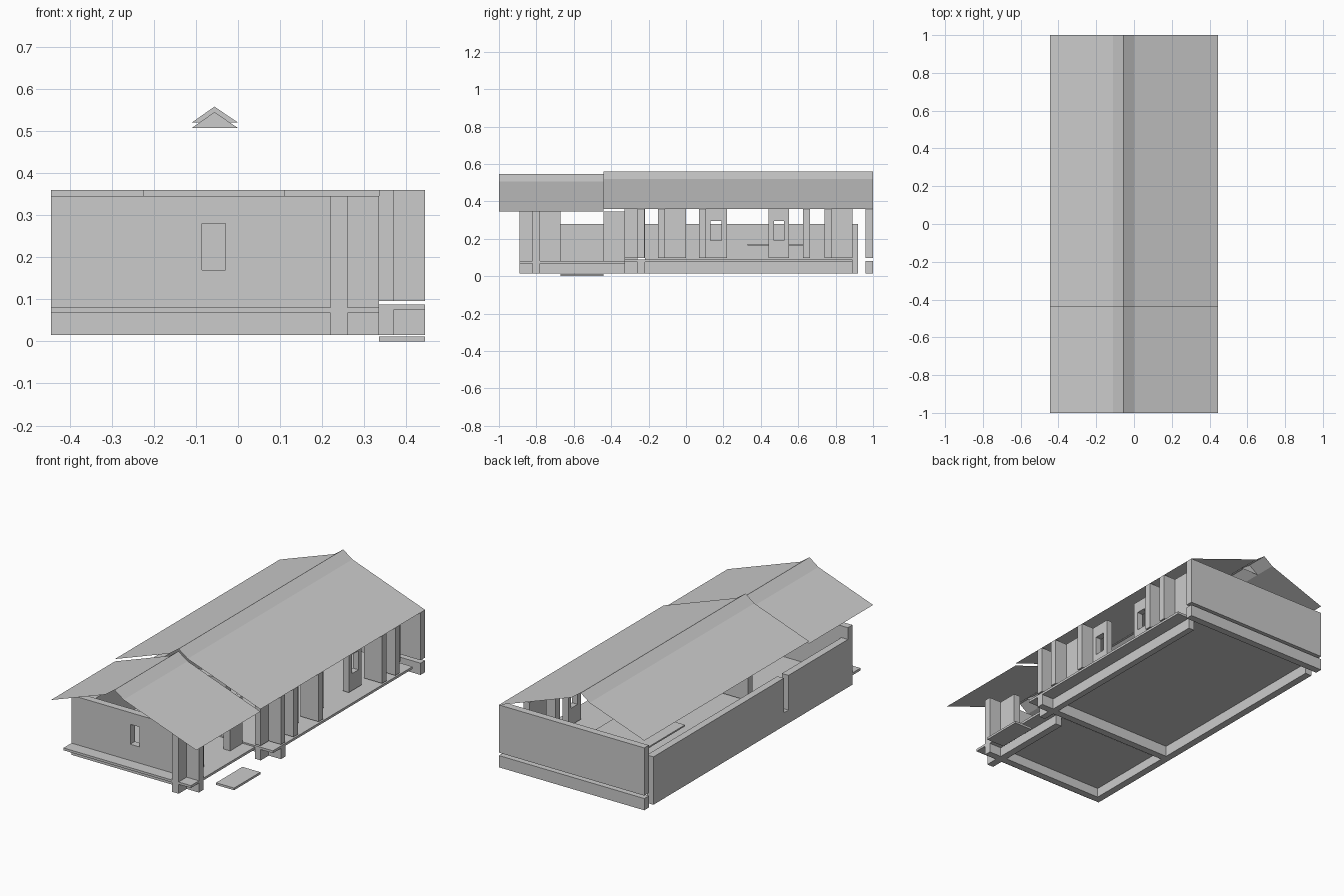
import bpy
import bmesh

cube = bpy.data.objects.get("Cube")
if cube:
    bpy.data.objects.remove(cube, do_unlink=True)

grey = bpy.data.materials.new("plain_grey")
grey.use_nodes = True
GREY = (0.6, 0.6, 0.6, 1)
grey.diffuse_color = GREY
grey.node_tree.nodes["Principled BSDF"].inputs["Base Color"].default_value = GREY


def finish(name, bm, solid=True):
    if solid:
        bmesh.ops.recalc_face_normals(bm, faces=bm.faces)
    mesh = bpy.data.meshes.new(name)
    bm.to_mesh(mesh)
    bm.free()
    mesh.materials.append(grey)
    obj = bpy.data.objects.new(name, mesh)
    bpy.context.collection.objects.link(obj)
    return obj


def box(name, x, y, z):
    """Box from (min, max) pairs."""
    bm = bmesh.new()
    bmesh.ops.create_cube(bm, size=1)
    for v in bm.verts:
        for i, (lo, hi) in enumerate((x, y, z)):
            v.co[i] = lo if v.co[i] < 0 else hi
    return finish(name, bm)


def window_wall(name, along, depth, z, hole, hole_z, side=False):
    """Wall with a through opening; runs along x, or along y when side."""
    bm = bmesh.new()

    def ring(a, h, d):
        corners = [(a[0], h[0]), (a[1], h[0]), (a[1], h[1]), (a[0], h[1])]
        return [bm.verts.new((d, p, q) if side else (p, d, q)) for p, q in corners]

    out0, out1 = (ring(along, z, d) for d in depth)
    in0, in1 = (ring(hole, hole_z, d) for d in depth)
    for a, b in ((out0, in0), (in0, in1), (in1, out1), (out1, out0)):
        for i in range(4):
            j = (i + 1) % 4
            bm.faces.new((a[i], a[j], b[j], b[i]))
    return finish(name, bm)


def sheet(name, profile, y):
    """Thin sheet: an x-z profile swept along y."""
    bm = bmesh.new()
    rows = [[bm.verts.new((x, d, z)) for x, z in profile] for d in y]
    for i in range(len(profile) - 1):
        bm.faces.new((rows[0][i], rows[0][i + 1], rows[1][i + 1], rows[1][i]))
    return finish(name, bm, False)


def gable(name, y, drop):
    bm = bmesh.new()
    pts = [(-0.11, 0.52), (0, 0.52), (-0.056, 0.558)]
    bm.faces.new([bm.verts.new((x, y, z - drop)) for x, z in pts])
    return finish(name, bm, False)


# Roofs, with a steeper cap along the ridge
ROOF = [(-0.445, 0.40), (-0.11, 0.52), (-0.056, 0.56), (0, 0.52), (0.445, 0.36)]
STEP = 0.013
sheet("main_roof", ROOF, (-0.44, 1))
sheet("front_roof", [(x, z - STEP) for x, z in ROOF], (-1, -0.44))
sheet("inner_roof_panel", [(-0.225, 0.44), (-0.11, 0.48)], (0.33, 0.66))
gable("back_ridge_gable", 0.88, 0)
gable("front_ridge_gable", -0.88, STEP)

# Floors and entrance step
box("front_floor", (-0.445, 0.335), (-0.89, -0.33), (0.067, 0.08))
box("main_floor", (-0.445, 0.445), (-0.33, 0.89), (0.075, 0.088))
box("entrance_step", (0.335, 0.445), (-0.67, -0.44), (0, 0.012))

# Foundation beams
LOW = (0.015, 0.067)
HIGH = (0.015, 0.08)
box("front_side_beam", (0.22, 0.26), (-0.89, -0.33), LOW)
box("main_side_beam", (0.335, 0.37), (-0.33, 0.89), HIGH)
box("middle_beam", (-0.445, 0.445), (-0.26, -0.22), HIGH)
box("back_beam", (-0.445, 0.445), (0.96, 1), HIGH)

# Front room
FRONT_Z = (0.015, 0.345)
window_wall("front_wall", (-0.445, 0.335), (-0.82, -0.78), FRONT_Z,
            (-0.085, -0.03), (0.17, 0.28))
box("front_corner_wall", (0.22, 0.26), (-0.89, -0.67), FRONT_Z)
box("front_door_wall", (0.22, 0.26), (-0.44, -0.33), (0.08, 0.345))

# Low walls on the closed side, and the back wall
WALL_Z = (0.096, 0.36)
box("low_front_wall", (-0.445, -0.405), (-0.78, -0.26), (0.015, 0.28))
box("low_main_wall", (-0.445, -0.405), (-0.22, 0.92), (0.015, 0.28))
box("back_wall", (-0.445, 0.445), (0.96, 1), WALL_Z)
box("partition", (-0.225, 0.11), (-0.26, -0.22), WALL_Z)

# Open side: wall panels, two of them with windows
SIDE = (0.335, 0.37)
for i, y in enumerate([(-0.33, -0.22), (-0.15, 0), (0.74, 0.89)]):
    box(f"side_panel_{i + 1}", SIDE, y, WALL_Z)
for i, (y, hole) in enumerate([((0.07, 0.22), (0.13, 0.19)),
                               ((0.44, 0.55), (0.47, 0.525))]):
    window_wall(f"side_window_panel_{i + 1}", y, SIDE, WALL_Z, hole,
                (0.19, 0.295), side=True)

# Fins standing out from the open side
for i, y in enumerate((-0.26, -0.15, 0.07, 0.625, 0.74)):
    box(f"side_fin_{i + 1}", (0.335, 0.445), (y, y + 0.037), WALL_Z)

# Platform inside
box("platform_top", (-0.225, 0.11), (0.33, 0.66), (0.165, 0.173))
